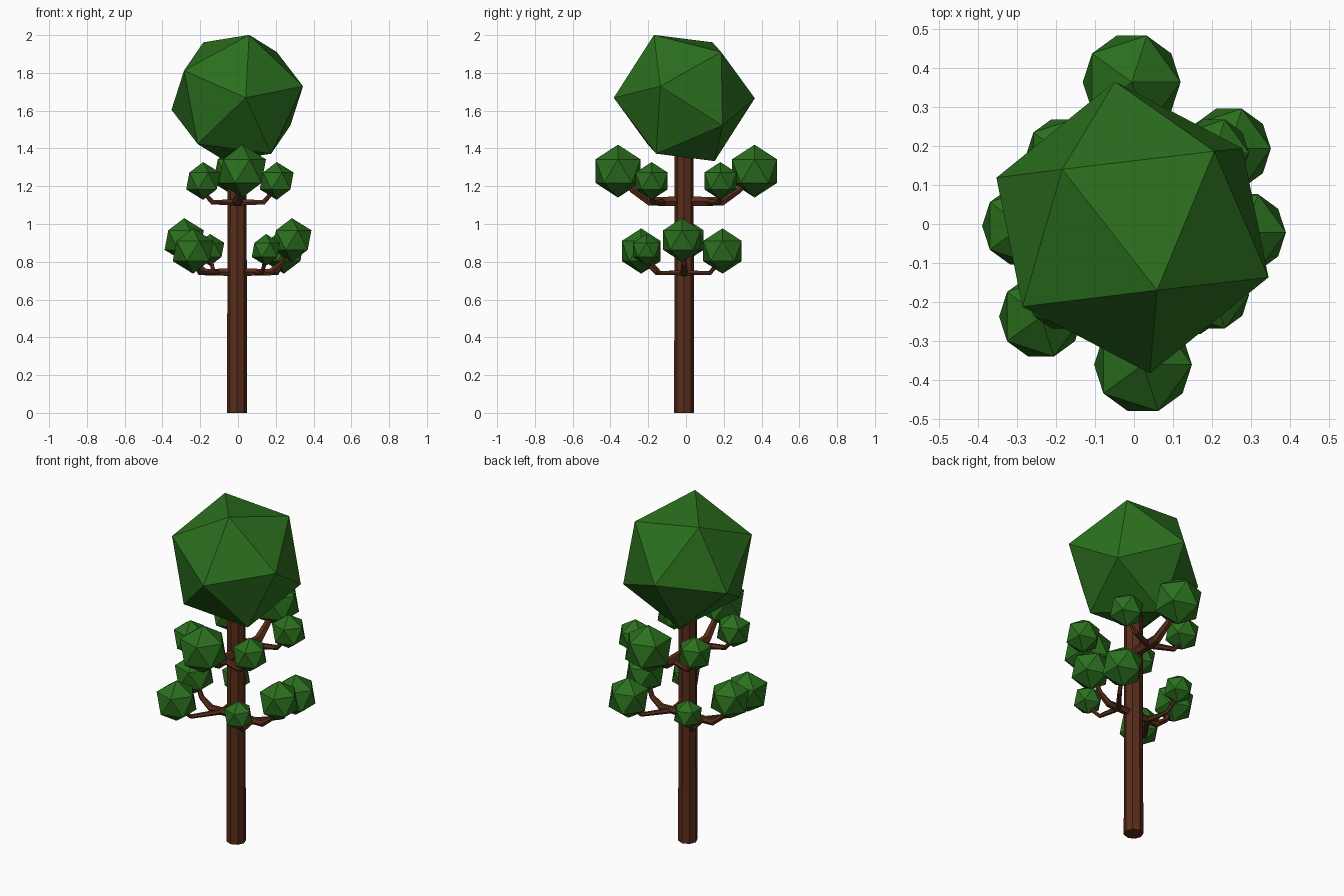
import bpy, bmesh
from mathutils import Vector, Matrix

if "Cube" in bpy.data.objects:
    bpy.data.objects.remove(bpy.data.objects["Cube"])


def material(name, color):
    m = bpy.data.materials.new(name)
    m.diffuse_color = color
    m.use_nodes = True
    m.node_tree.nodes["Principled BSDF"].inputs["Base Color"].default_value = m.diffuse_color
    return m


BARK = material("bark", (0.10, 0.026, 0.011, 1))
LEAF = material("leaf", (0.024, 0.16, 0.013, 1))


def add_object(name, mesh, mat):
    mesh.materials.clear()
    mesh.materials.append(mat)
    ob = bpy.data.objects.new(name, mesh)
    bpy.context.collection.objects.link(ob)
    return ob


def foliage(name, center, radius, rot=Matrix.Identity(4)):
    bm = bmesh.new()
    bmesh.ops.create_icosphere(bm, subdivisions=1, radius=radius,
                               matrix=Matrix.Translation(center) @ rot)
    me = bpy.data.meshes.new(name)
    bm.to_mesh(me)
    bm.free()
    add_object(name, me, LEAF)


def limb(name, points, bevel_res=1):
    """Tapered faceted tube through (x, y, z, radius) points."""
    cu = bpy.data.curves.new(name, 'CURVE')
    cu.dimensions = '3D'
    cu.bevel_depth = 1.0
    cu.bevel_resolution = bevel_res
    cu.use_fill_caps = True
    sp = cu.splines.new('POLY')
    sp.use_smooth = False
    sp.points.add(len(points) - 1)
    for p, (x, y, z, r) in zip(sp.points, points):
        p.co = (x, y, z, 1)
        p.radius = r
    tmp = bpy.data.objects.new(name + "_curve", cu)
    bpy.context.collection.objects.link(tmp)
    dg = bpy.context.evaluated_depsgraph_get()
    me = bpy.data.meshes.new_from_object(tmp.evaluated_get(dg))
    bpy.data.objects.remove(tmp)
    bpy.data.curves.remove(cu)
    for f in me.polygons:
        f.use_smooth = False
    add_object(name, me, BARK)


# Trunk
TX, TY = -0.005, -0.01
limb("trunk", [(TX, TY, 0, 0.053), (TX, TY, 1.45, 0.05)], 2)

# Crown: icosahedron tilted so two known corners line up
a = Vector((0.063, -0.16, 0.333)).normalized()
b = Vector((-0.18, 0.15, 0.293))
e1 = (b - a * b.dot(a)).normalized()
tilt = Matrix((e1, a.cross(e1), a)).transposed().to_4x4()
foliage("crown", (-0.004, -0.009, 1.667), 0.376, tilt)

# Upper tier: front and back branches, each with a large tip and two side tufts
for s, tag, tip in ((-1, "front", (0.023, -0.36, 1.28)), (1, "back", (-0.006, 0.363, 1.28))):
    limb("upper_branch_" + tag, [(TX, TY, 1.12, 0.03), (0, s * 0.19, 1.12, 0.027),
                                 (tip[0] * 0.6, s * 0.28, 1.18, 0.02), (*tip, 0.014)])
    foliage("upper_leaves_" + tag, tip, 0.14)
    for d, side in ((-1, "left"), (1, "right")):
        end = (0.01 + d * 0.195, s * 0.182, 1.228)
        limb(f"upper_twig_{tag}_{side}", [(0, s * 0.12, 1.115, 0.02), (d * 0.135, s * 0.175, 1.115, 0.014),
                                          (d * 0.175, s * 0.18, 1.16, 0.012), (*end, 0.01)])
        foliage(f"upper_tuft_{tag}_{side}", end, 0.1)

# Lower tier: left and right branches, each with a tip, a large and a small side tuft
lower = (
    (1, "right", (0.285, -0.022, 0.915), (0.243, 0.193, 0.857), (0.148, -0.21, 0.863)),
    (-1, "left", (-0.285, -0.005, 0.915), (-0.238, -0.237, 0.857), (-0.148, 0.193, 0.863)),
)
for s, tag, tip, large, small in lower:
    limb("lower_branch_" + tag, [(TX, TY, 0.745, 0.024), (s * 0.17, TY, 0.745, 0.02),
                                 (s * 0.23, TY, 0.79, 0.015), (*tip, 0.012)])
    foliage("lower_leaves_" + tag, tip, 0.116)
    for end, r, size in ((large, 0.12, "large"), (small, 0.084, "small")):
        x, y, z = end
        limb(f"lower_twig_{tag}_{size}", [(s * 0.1, TY, 0.742, 0.016), (x * 0.85, y * 0.65, 0.74, 0.012),
                                          (x * 0.93, y * 0.83, 0.78, 0.011), (*end, 0.009)])
        foliage(f"lower_tuft_{tag}_{size}", end, r)
